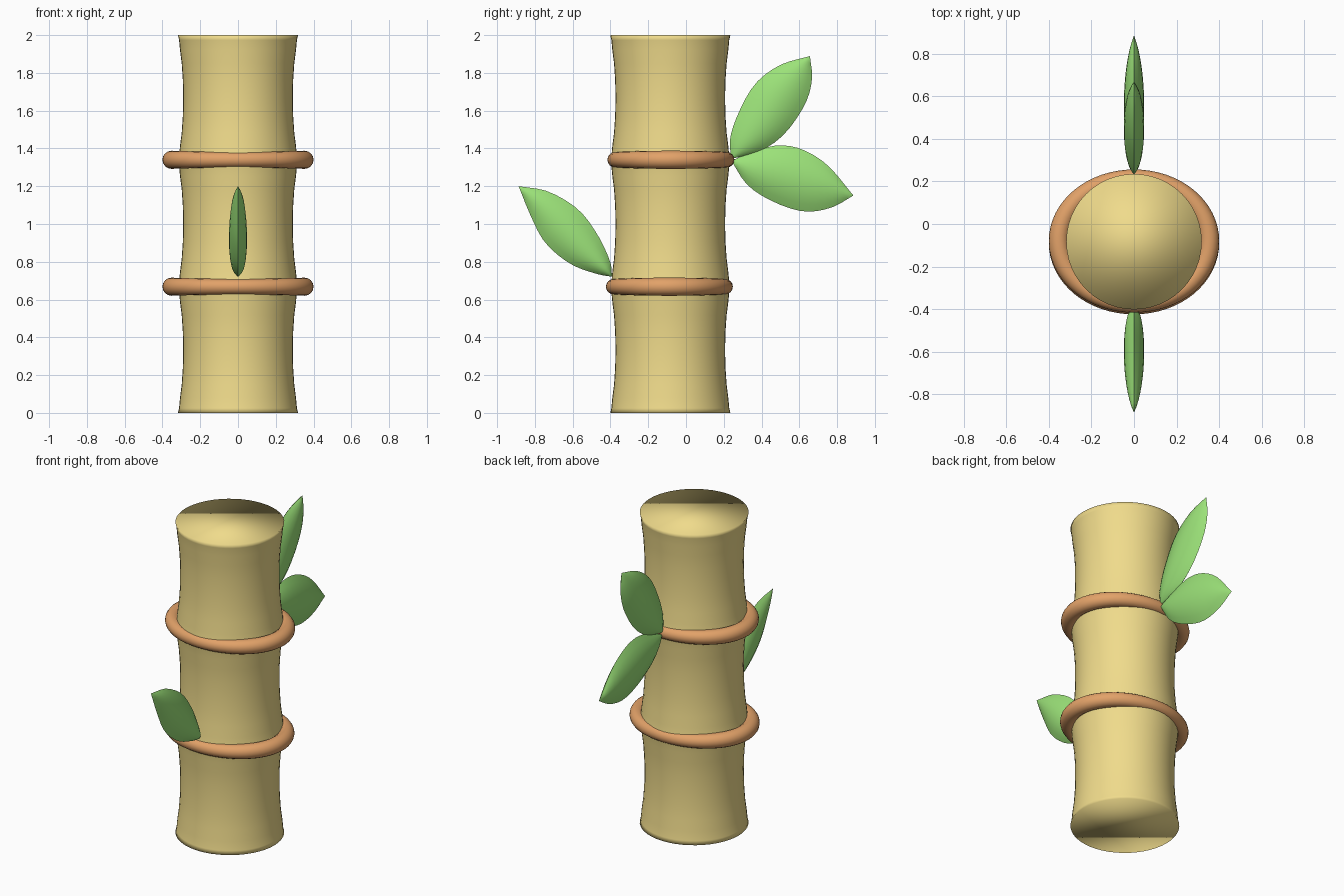
import bpy, bmesh, math
from mathutils import Vector

if "Cube" in bpy.data.objects:
    bpy.data.objects.remove(bpy.data.objects["Cube"])

CY = -0.083  # stem axis position in y


def material(name, rgb):
    m = bpy.data.materials.new(name)
    m.diffuse_color = (*rgb, 1)
    m.use_nodes = True
    m.node_tree.nodes["Principled BSDF"].inputs["Base Color"].default_value = m.diffuse_color
    return m


STEM = material("stem_yellow", (0.87, 0.71, 0.26))
RING = material("ring_tan", (0.76, 0.36, 0.14))
LEAF = material("leaf_green", (0.33, 0.76, 0.19))


def finish(bm, name, mat):
    bmesh.ops.recalc_face_normals(bm, faces=bm.faces)
    for f in bm.faces:
        f.smooth = True
    me = bpy.data.meshes.new(name)
    bm.to_mesh(me)
    bm.free()
    me.materials.append(mat)
    ob = bpy.data.objects.new(name, me)
    bpy.context.collection.objects.link(ob)
    return ob


def bridge(bm, a, b):
    n = len(a)
    for i in range(n):
        bm.faces.new((a[i], a[(i + 1) % n], b[(i + 1) % n], b[i]))


# Stem: three waisted segments turned around one axis
bm = bmesh.new()
segment = [(0, .318), (.025, .312), (.08, .307), (.15, .298), (.24, .292), (.333, .290),
           (.427, .292), (.517, .298), (.587, .307), (.64, .312)]
profile = [(z + k * 2 / 3, r) for k in range(3) for z, r in segment] + [(2, .318)]
N = 48
rows = [[bm.verts.new((r * math.cos(2 * math.pi * i / N), CY + r * math.sin(2 * math.pi * i / N), z))
         for i in range(N)] for z, r in profile]
for a, b in zip(rows, rows[1:]):
    bridge(bm, a, b)
bm.faces.new(rows[0])
bm.faces.new(rows[-1])
finish(bm, "bamboo_stem", STEM)


# Node rings: oval hoops, thicker at the left and right
def ring(name, y, z):
    bm = bmesh.new()
    loops = []
    for i in range(64):
        a = 2 * math.pi * i / 64
        c, s = math.cos(a), math.sin(a)
        t = 0.041 + 0.007 * c * c
        loop = []
        for j in range(16):
            b = 2 * math.pi * j / 16
            d = t * math.cos(b)
            loop.append(bm.verts.new(((0.352 + d) * c, y + (0.295 + d) * s, z + t * math.sin(b))))
        loops.append(loop)
    for a, b in zip(loops, loops[1:] + loops[:1]):
        bridge(bm, a, b)
    finish(bm, name, RING)


ring("lower_ring", -0.088, 0.668)
ring("upper_ring", -0.08, 1.34)


# Leaves: pillow-shaped blades between two edge curves in the y-z plane
def sample(points, t):
    p = [Vector(q) for q in points]
    p = [2 * p[0] - p[1]] + p + [2 * p[-1] - p[-2]]
    u = t * (len(points) - 1)
    k = min(int(u), len(points) - 2)
    u -= k
    a, b, c, d = p[k:k + 4]
    return 0.5 * (2 * b + (c - a) * u + (2 * a - 5 * b + 4 * c - d) * u * u
                  + (3 * b - a - 3 * c + d) * u ** 3)


def leaf(name, base, tip, edge_a, edge_b, thick=0.048, n=16, m=8):
    bm = bmesh.new()
    ends = [bm.verts.new((0, *base)), bm.verts.new((0, *tip))]
    loops = []
    for i in range(1, n):
        t = i / n
        a = sample([base] + edge_a + [tip], t)
        b = sample([base] + edge_b + [tip], t)
        h = thick * (4 * t * (1 - t)) ** 0.9
        loop = []
        for j in range(2 * m):
            s = j / m if j <= m else 2 - j / m
            side = 1 if j <= m else -1
            p = a.lerp(b, s)
            loop.append(bm.verts.new((side * h * 4 * s * (1 - s), p.x, p.y)))
        loops.append(loop)
    for a, b in zip(loops, loops[1:]):
        bridge(bm, a, b)
    for v, lp in ((ends[0], loops[0]), (ends[1], loops[-1])):
        for j in range(2 * m):
            bm.faces.new((v, lp[j], lp[(j + 1) % (2 * m)]))
    for e in bm.edges:  # keep the rim crisp
        if all(abs(v.co.x) < 1e-6 for v in e.verts):
            e.smooth = False
    finish(bm, name, LEAF)


leaf("front_leaf", (-.392, .721), (-.886, 1.20),
     [(-.402, .801), (-.466, .939), (-.571, 1.077), (-.73, 1.172)],
     [(-.476, .737), (-.614, .79), (-.746, .902), (-.825, 1.05)])
leaf("back_upper_leaf", (.24, 1.345), (.656, 1.889),
     [(.233, 1.448), (.275, 1.581), (.365, 1.74), (.497, 1.841)],
     [(.392, 1.385), (.524, 1.48), (.63, 1.634), (.667, 1.767)])
leaf("back_lower_leaf", (.24, 1.335), (.886, 1.151),
     [(.36, 1.385), (.487, 1.416), (.614, 1.395), (.751, 1.31)],
     [(.328, 1.204), (.471, 1.114), (.63, 1.066), (.772, 1.088)])
